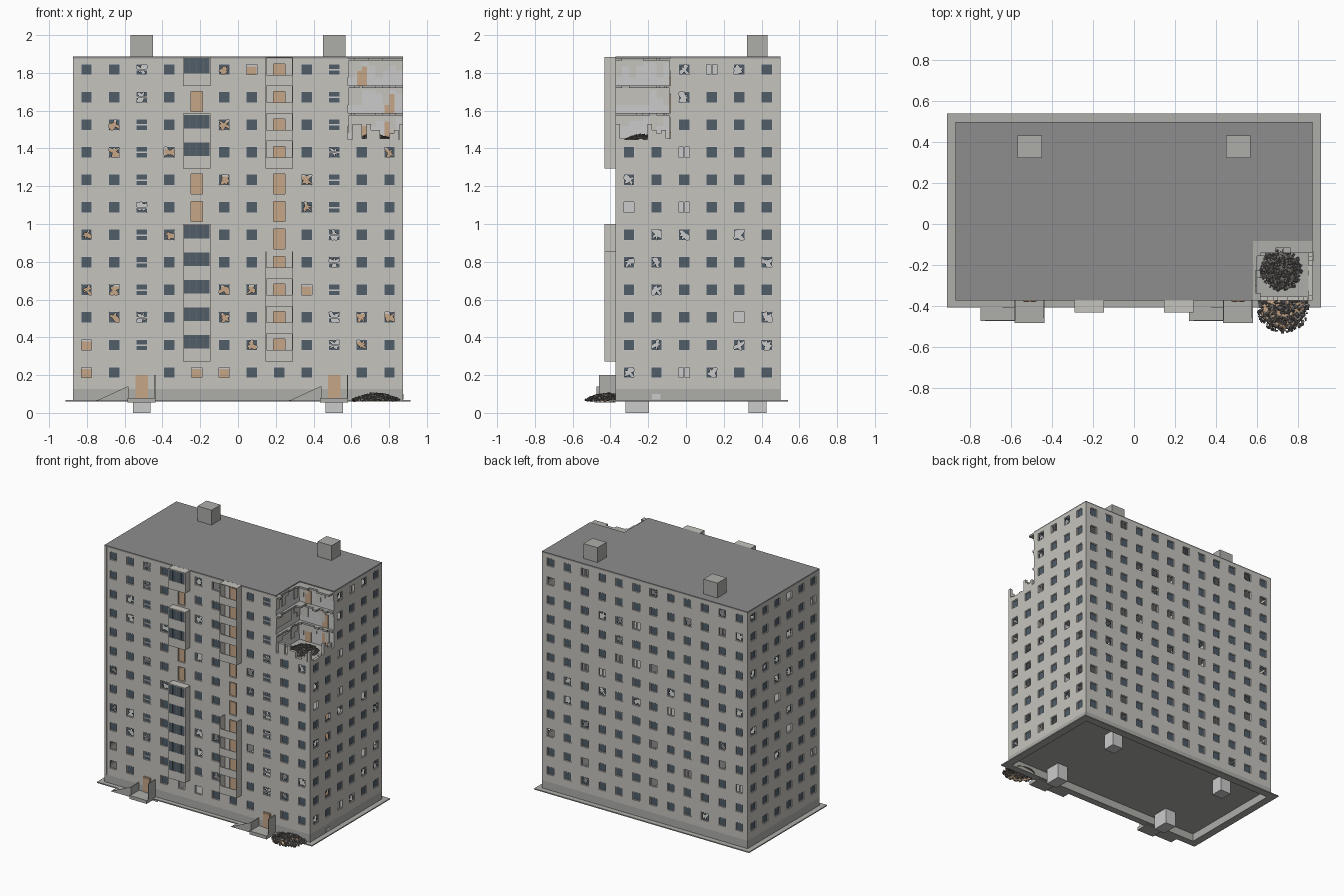
import bpy, bmesh, math, random
from mathutils import Vector, Matrix, Euler

if "Cube" in bpy.data.objects:
    bpy.data.objects.remove(bpy.data.objects["Cube"])

random.seed(7)
M = 0.1457                        # facade module and storey height
X, Y0, Y1 = 6 * M, -0.374, 0.5    # body limits
ZG, ZB = 0.064, 0.127             # ground level, first floor level
TOP = ZB + 12 * M
CX, CY = 4 * M, Y0 + 2 * M        # inner edges of the collapsed corner
PLASTER, CONCRETE = (0.56, 0.55, 0.51, 1), (0.42, 0.42, 0.40, 1)
GLASS, BEIGE = (0.08, 0.11, 0.14, 1), (0.56, 0.38, 0.24, 1)
LIGHT, ROOF, DARK = (0.64, 0.66, 0.65, 1), (0.27, 0.27, 0.27, 1), (0.16, 0.15, 0.14, 1)
mats = {}


def finish(name, bm, color):
    bmesh.ops.remove_doubles(bm, verts=bm.verts, dist=1e-5)
    bmesh.ops.recalc_face_normals(bm, faces=bm.faces)
    me = bpy.data.meshes.new(name)
    bm.to_mesh(me)
    bm.free()
    if color not in mats:
        mats[color] = bpy.data.materials.new("mat_%d" % len(mats))
        mats[color].diffuse_color = color
    me.materials.append(mats[color])
    ob = bpy.data.objects.new(name, me)
    bpy.context.collection.objects.link(ob)
    return ob


def face(bm, pts):
    bm.faces.new([bm.verts.new(p) for p in pts])


def box(bm, x0, x1, y0, y1, z0, z1):
    m = Matrix.Translation(((x0 + x1) / 2, (y0 + y1) / 2, (z0 + z1) / 2))
    m = m @ Matrix.Diagonal((abs(x1 - x0), abs(y1 - y0), abs(z1 - z0), 1))
    bmesh.ops.create_cube(bm, size=1, matrix=m)


def prism(bm, pts, vec):
    a = [Vector(p) for p in pts]
    b = [p + Vector(vec) for p in a]
    face(bm, a)
    face(bm, b[::-1])
    for i in range(len(a)):
        j = (i + 1) % len(a)
        face(bm, [a[i], a[j], b[j], b[i]])


def ring(bm, o, i, z0, z1):
    """Rectangular frame; o and i are x0, x1, y0, y1."""
    box(bm, o[0], o[1], o[2], i[2], z0, z1)
    box(bm, o[0], o[1], i[3], o[3], z0, z1)
    box(bm, o[0], i[0], i[2], i[3], z0, z1)
    box(bm, i[1], o[1], i[2], i[3], z0, z1)


def rect(u0, u1, z0, z1):
    return [(u0, z0), (u1, z0), (u1, z1), (u0, z1)]


# Facades: grid of cells with recessed windows, some of them smashed
def facade(name, origin, U, N, cols, damaged, gone=(), front=False):
    U, N, O = Vector(U), Vector(N), Vector(origin)
    P = lambda u, z, d=0: O + U * u + N * d + Vector((0, 0, z))
    wall, glass, frame, doors = (bmesh.new() for _ in range(4))

    def lbox(bm, u0, u1, z0, z1, d0, d1):
        prism(bm, [P(u, z, d0) for u, z in rect(u0, u1, z0, z1)], N * (d1 - d0))

    for c in range(cols):
        for r in range(12):
            u, b = c * M, ZB + r * M
            mid = u + M / 2
            if c in gone and r > 8:
                if r == 9:        # ragged remains of the corner wall
                    for k in range(6):
                        s = M / 6
                        h = random.choice((0.008, 0.015, 0.04, 0.06, 0.09))
                        lbox(wall, u + k * s, u + (k + 1) * s, b, b + h, -0.02, 0)
                continue
            out = rect(u, u + M, b, b + M)
            if front and c in (2, 9) and r == 0:
                face(wall, [P(*p) for p in out])
                continue
            door = front and c in (4, 7) and r > 0
            z0, z1 = b + (0.012 if door else 0.0565), b + 0.1185
            u0, u1 = mid - 0.031, mid + 0.031
            hole = rect(u0, u1, z0, z1)
            for i in range(4):
                j = (i + 1) % 4
                for d in (0, -0.02):
                    face(wall, [P(*out[i], d), P(*out[j], d), P(*hole[j], d), P(*hole[i], d)])
                face(wall, [P(*hole[i]), P(*hole[j]), P(*hole[j], -0.02), P(*hole[i], -0.02)])
            if door:
                face(doors, [P(*p, -0.012) for p in hole])
                for k in (-0.012, 0.012):
                    lbox(doors, mid + k - 0.009, mid + k + 0.009, z0 + 0.01, z1 - 0.01, -0.012, -0.009)
                continue
            # white window frame
            f = 0.004
            for q in ((u0, u1, z0, z0 + f), (u0, u1, z1 - f, z1),
                      (u0, u0 + f, z0, z1), (u1 - f, u1, z0, z1)):
                lbox(frame, *q, -0.012, -0.004)
            if front and c in (2, 9):
                lbox(frame, u0, u1, b + 0.082, b + 0.090, -0.013, -0.002)
            state = damaged.get((r, c), "glass")
            if state == "glass":
                face(glass, [P(*p, -0.008) for p in hole])
            elif state == "bar":
                lbox(frame, mid - 0.004, mid + 0.004, z0, z1, -0.012, -0.004)
            elif state == "shards":
                rim, inner, n = [], [], 14
                for k in range(n):
                    a = math.tau * (k + 0.5) / n
                    s = 0.031 / max(abs(math.cos(a)), abs(math.sin(a)))
                    q = s * random.choice((0.3, 0.55, 0.8, 0.97))
                    for lst, w in ((rim, s), (inner, q)):
                        lst.append(P(mid + w * math.cos(a), b + 0.0875 + w * math.sin(a), -0.008))
                for k in range(n):
                    j = (k + 1) % n
                    face(glass, [rim[k], rim[j], inner[j], inner[k]])
    finish(name + "_wall", wall, PLASTER)
    finish(name + "_window_panes", glass, GLASS)
    finish(name + "_window_frames", frame, LIGHT)
    if front:
        finish("balcony_doors", doors, BEIGE)
    else:
        doors.free()


def table(rows, empty=(), bars=()):
    d = {(r, c): "shards" for r, cs in rows.items() for c in cs}
    d.update({k: "empty" for k in empty})
    d.update({k: "bar" for k in bars})
    return d


def scatter(cols):
    return {(r, c): random.choice(("shards", "shards", "empty", "bar"))
            for r in range(12) for c in range(cols) if random.random() < 0.22}


facade("front", (-X, Y0, 0), (1, 0, 0), (0, -1, 0), 12, table(
    {11: (2, 5), 10: (2,), 9: (1, 5), 8: (1, 3, 9, 11), 7: (5, 8), 6: (2, 8), 5: (0, 3, 9),
     4: (9,), 3: (0, 1, 5, 6), 2: (1, 2, 5, 9, 10, 11), 1: (6, 9, 10)},
    ((11, 6), (3, 8), (1, 0), (0, 0), (0, 4), (0, 5))), (10, 11), True)
facade("right", (X, Y0, 0), (0, 1, 0), (1, 0, 0), 6, table(
    {11: (2, 4), 10: (2,), 7: (0,), 5: (1, 2, 4), 4: (0, 1, 5), 3: (1,), 2: (5,),
     1: (1, 4, 5), 0: (0, 3)}, ((6, 0), (2, 4)), ((11, 3), (8, 2), (6, 2), (0, 2))), (0, 1))
facade("back", (X, Y1, 0), (-1, 0, 0), (0, 1, 0), 12, scatter(12))
facade("left", (-X, Y1, 0), (0, -1, 0), (-1, 0, 0), 6, scatter(6))

# Plinth and pavement apron, open in the middle
bm = bmesh.new()
ring(bm, (-X, X, Y0, Y1), (-X + 0.02, X - 0.02, Y0 + 0.02, Y1 - 0.02), ZG, ZB)
finish("plinth", bm, CONCRETE)
bm = bmesh.new()
ring(bm, (-0.914, 0.914, -0.408, 0.54), (-X + 0.02, X - 0.02, Y0 + 0.02, Y1 - 0.02), 0.059, ZG + 0.003)
finish("pavement_apron", bm, CONCRETE)
bm = bmesh.new()
box(bm, X, X + 0.003, -0.18, -0.135, 0.07, 0.1)
finish("cellar_vent", bm, LIGHT)


# Floor slabs and roof; the top ones lack the collapsed corner
def slab(bm, z0, z1, e, notched):
    corner = [(CX, Y0 + e), (CX, CY), (X - e, CY)] if notched else [(X - e, Y0 + e)]
    pts = [(-X + e, Y0 + e)] + corner + [(X - e, Y1 - e), (-X + e, Y1 - e)]
    prism(bm, [(x, y, z0) for x, y in pts], (0, 0, z1 - z0))


bm = bmesh.new()
for i in range(12):
    slab(bm, ZB + i * M - 0.008, ZB + i * M + 0.002, 0.018, i > 9)
finish("floor_slabs", bm, CONCRETE)
bm = bmesh.new()
slab(bm, TOP, 1.886, 0, True)
finish("roof", bm, ROOF)
bm = bmesh.new()
for s in (-1, 1):
    box(bm, s * 0.51 - 0.06, s * 0.51 + 0.06, 0.322, 0.432, 1.884, 2.0)
finish("roof_huts", bm, CONCRETE)

# Inner walls and room doors
bm = bmesh.new()
for y in (CY, Y0 + 4 * M):
    box(bm, -X + 0.02, X - 0.001, y, y + 0.008, ZB, TOP)
for k in range(-4, 5, 2):
    box(bm, k * M - 0.008, k * M, Y0 + 0.001, CY, ZB, TOP)
    box(bm, k * M - 0.008, k * M, Y0 + 4 * M, Y1 - 0.02, ZB, TOP)
for s in (-1, 1):
    box(bm, s * CX - 0.004, s * CX + 0.004, CY, Y0 + 4 * M, ZB, TOP)
finish("inner_walls", bm, LIGHT)
bm = bmesh.new()
for r in range(12):
    for c in range(12):
        if c not in (2, 9) and (r, c) not in ((11, 11), (10, 10)):
            x, b = (c - 5.5) * M, ZB + r * M
            box(bm, x - 0.026, x + 0.026, CY - 0.004, CY, b, b + 0.105)
finish("room_doors", bm, BEIGE)

# Collapsed corner: stepped floor edges and torn plaster
ledge, torn = bmesh.new(), bmesh.new()
s = M / 4
for r in (10, 11, 12):
    z = ZB + r * M
    for k in range(8):
        d1, d2 = (random.choice((0.012, 0.02, 0.035, 0.06)) for _ in range(2))
        h1, h2 = (random.choice((0.02, 0.04, 0.065, 0.1)) for _ in range(2))
        a, b = Y0 + k * s, CX + k * s
        box(ledge, CX, CX + d1, a, a + s, z - 0.01, z + 0.004)
        box(ledge, b, b + s, CY - d2, CY, z - 0.01, z + 0.004)
        box(torn, CX, CX + 0.006, a, a + s, z - h1, z - 0.01)
        box(torn, b, b + s, CY - 0.006, CY, z - h2, z - 0.01)
finish("broken_floor_edges", ledge, CONCRETE)
finish("torn_plaster", torn, PLASTER)


# Rubble heaps
def heap(name, cx, cy, z, rx, ry, h, n, ymax):
    bm = bmesh.new()
    for _ in range(n):
        a, q = random.uniform(0, math.tau), math.sqrt(random.random())
        y = cy + ry * q * math.sin(a)
        if y > ymax:
            continue
        p = (cx + rx * q * math.cos(a), y, z + h * (1 - q * q) * random.uniform(0.6, 1) + 0.003)
        rot = Euler([random.uniform(0, 6) for _ in range(3)]).to_matrix().to_4x4()
        size = Matrix.Diagonal([random.uniform(0.004, 0.016) for _ in range(3)] + [1])
        bmesh.ops.create_cube(bm, size=1, matrix=Matrix.Translation(p) @ rot @ size)
    finish(name + "_chunks", bm, DARK)
    bm = bmesh.new()
    bmesh.ops.create_icosphere(bm, subdivisions=2, radius=1, matrix=Matrix.Translation((cx, cy, z))
                               @ Matrix.Diagonal((rx * 0.9, ry * 0.9, h * 0.8, 1)))
    bmesh.ops.bisect_plane(bm, geom=bm.verts[:] + bm.edges[:] + bm.faces[:],
                           plane_co=(0, 0, z), plane_no=(0, 0, -1), clear_outer=True)
    finish(name + "_mound", bm, BEIGE if z < 1 else DARK)


heap("ground_rubble", 0.73, -0.415, ZG, 0.125, 0.115, 0.036, 420, Y0)
heap("upper_rubble", 0.72, -0.225, ZB + 9 * M, 0.1, 0.1, 0.03, 380, 1)

# Balconies: glazed stack and open stack
YB = -0.432
body, panes, mull = bmesh.new(), bmesh.new(), bmesh.new()
x0, x1 = -2 * M, -M
for r in (1, 2, 3, 4, 5, 8, 9, 11):
    b = ZB + r * M
    t = b + M + (0.01 if r == 11 else 0)
    box(body, x0, x1, YB, Y0, b, b + 0.008)
    box(body, x0, x1, YB, YB + 0.006, b, b + 0.067)
    for x in (x0, x1 - 0.006):
        box(body, x, x + 0.006, YB, Y0, b, t)
    box(body, x0, x1, YB, Y0, t - 0.006, t)
    box(panes, x0 + 0.006, x1 - 0.006, YB + 0.002, YB + 0.004, b + 0.067, t - 0.006)
    for k in (0.5, 0.25, 0.75):
        x = x0 + M * k
        box(mull, x - 0.0015, x + 0.0015, YB, YB + 0.005, b + 0.067, t - 0.006)
x0, x1 = M, 2 * M
for r in (1, 2, 3, 4, 8, 9, 10, 11):
    b = ZB + r * M
    t = b + M + (0.01 if r == 11 else 0)
    box(body, x0, x1, YB, Y0, b, b + 0.008)
    box(body, x0, x1, YB, YB + 0.006, b, b + 0.06)
    for x in (x0, x1 - 0.006):
        box(body, x, x + 0.006, YB, Y0, b, t)
    if r == 11:
        box(body, x0, x1, YB, Y0, t - 0.006, t)
finish("balconies", body, PLASTER)
finish("balcony_glazing", panes, GLASS)
finish("balcony_mullions", mull, DARK)

# Entrances: porch, side wall, ramp with sloping parapet, door, shafts below
porch, doors, shafts = bmesh.new(), bmesh.new(), bmesh.new()
for cx in (-0.51, 0.51):
    l, r = cx - 0.075, cx + 0.072
    box(porch, l, r, -0.484, Y0, 0.054, 0.08)
    box(porch, r - 0.006, r, -0.46, Y0, 0.08, 0.2)
    box(porch, l, l + 0.006, -0.474, Y0, 0.08, 0.14)
    prism(porch, [(l - 0.165, -0.474, ZG), (l, -0.474, ZG), (l, -0.474, 0.08)], (0, 0.066, 0))
    prism(porch, [(l - 0.165, -0.474, ZG), (l, -0.474, 0.08), (l, -0.474, 0.14)], (0, 0.004, 0))
    box(doors, cx - 0.033, cx + 0.033, Y0 - 0.005, Y0, 0.08, 0.2)
    for k in (-0.016, 0.016):
        box(doors, cx + k - 0.011, cx + k + 0.011, Y0 - 0.008, Y0 - 0.005, 0.1, 0.19)
    for y0, y1 in ((-0.32, -0.195), (0.33, 0.425)):
        box(shafts, cx - 0.046, cx + 0.046, y0, y1, 0, 0.12)
finish("entrance_porches", porch, CONCRETE)
finish("entrance_doors", doors, BEIGE)
finish("shaft_pits", shafts, LIGHT)

for m in bpy.data.materials:
    if m.users and not m.is_grease_pencil:
        m.use_nodes = True
        m.node_tree.nodes["Principled BSDF"].inputs["Base Color"].default_value = m.diffuse_color
